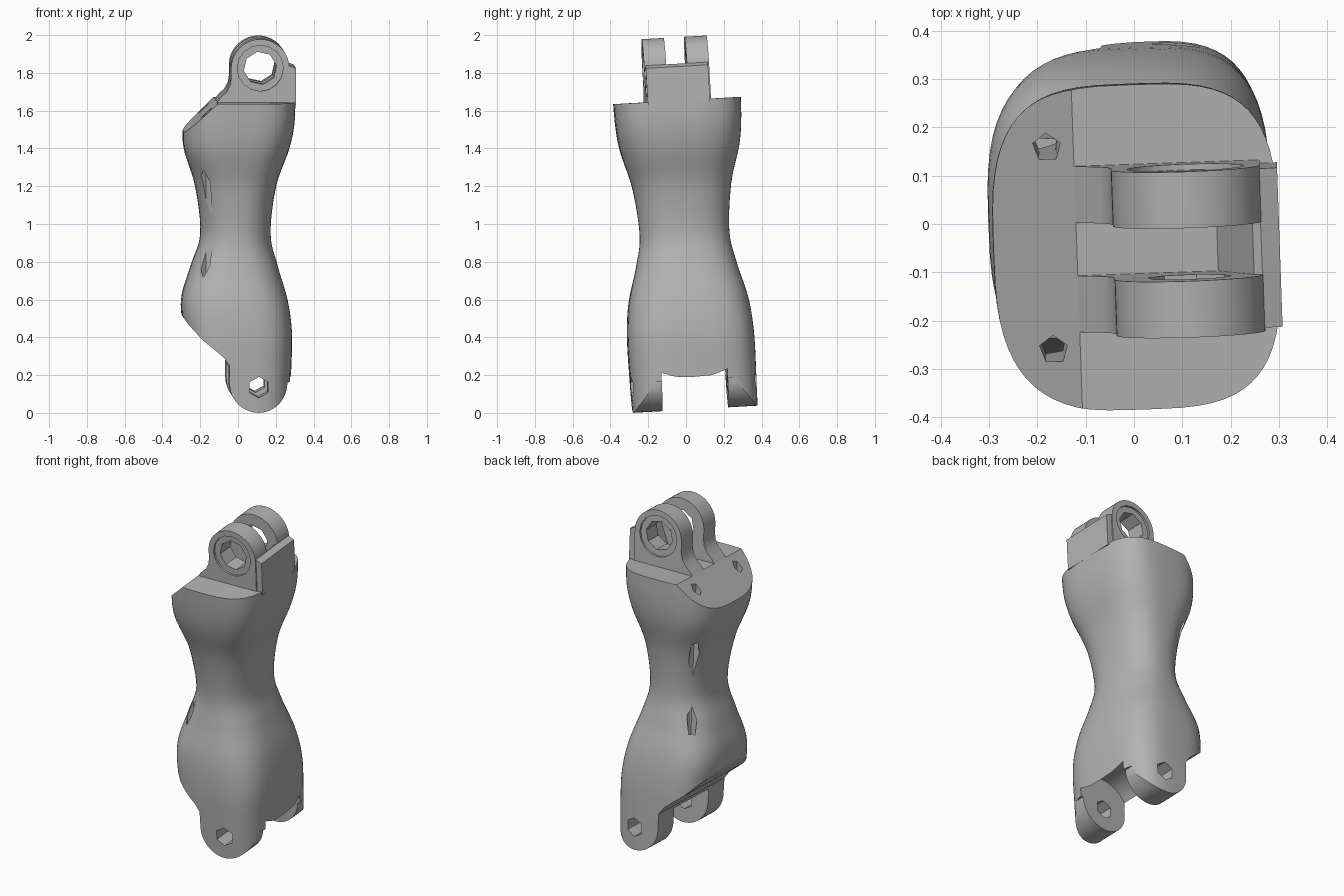
import bpy, bmesh, math
from mathutils import Matrix

if bpy.data.objects.get("Cube"):
    bpy.data.objects.remove(bpy.data.objects["Cube"], do_unlink=True)

grey = bpy.data.materials.new("warm grey plastic")
grey.use_nodes = True
GREY = (0.45, 0.45, 0.45, 1)
grey.diffuse_color = GREY
grey.node_tree.nodes["Principled BSDF"].inputs["Base Color"].default_value = GREY


def make_object(name, bm):
    bmesh.ops.recalc_face_normals(bm, faces=bm.faces)
    mesh = bpy.data.meshes.new(name)
    bm.to_mesh(mesh)
    bm.free()
    mesh.materials.append(grey)
    obj = bpy.data.objects.new(name, mesh)
    bpy.context.collection.objects.link(obj)
    return obj


def loft(name, rings):
    bm = bmesh.new()
    rows = [[bm.verts.new(p) for p in ring] for ring in rings]
    for a, b in zip(rows, rows[1:]):
        for i in range(len(a)):
            j = (i + 1) % len(a)
            bm.faces.new((a[i], a[j], b[j], b[i]))
    bm.faces.new(rows[0][::-1])
    bm.faces.new(rows[-1])
    return make_object(name, bm)


def prism(name, profile, y0, y1):
    """Extrude an (x, z) outline along y."""
    return loft(name, [[(x, y, z) for x, z in profile] for y in (y0, y1)])


def arc(cx, cz, r, start, end, steps):
    angles = [math.radians(start + (end - start) * i / steps) for i in range(steps + 1)]
    return [(cx + r * math.cos(a), cz + r * math.sin(a)) for a in angles]


def polygon(cx, cz, r, sides, turn=0):
    return arc(cx, cz, r, turn, turn + 360, sides)[:-1]


def combine(target, tool, operation="DIFFERENCE"):
    """Apply a boolean and discard the tool."""
    tool.hide_render = True
    mod = target.modifiers.new("cut", "BOOLEAN")
    mod.operation, mod.solver, mod.object = operation, "EXACT", tool
    bpy.ops.object.select_all(action="DESELECT")
    bpy.context.view_layer.objects.active = target
    target.select_set(True)
    bpy.ops.object.modifier_apply(modifier=mod.name)
    bpy.data.objects.remove(tool, do_unlink=True)


# Waisted body: height, left x, right x, half depth, squareness
SECTIONS = [
    (-0.05, -0.25, 0.275, 0.33, 3.4),
    (0.2, -0.26, 0.28, 0.335, 3.4),
    (0.42, -0.285, 0.285, 0.335, 3.3),
    (0.6, -0.3, 0.262, 0.316, 3.0),
    (0.78, -0.25, 0.21, 0.268, 2.6),
    (0.95, -0.2, 0.172, 0.238, 2.4),
    (1.2, -0.228, 0.2, 0.262, 2.6),
    (1.4, -0.288, 0.268, 0.315, 3.0),
    (1.54, -0.29, 0.296, 0.333, 3.3),
    (1.7, -0.28, 0.3, 0.338, 3.4),
]


def blend(a, b, c, d, t):
    """Catmull-Rom interpolation from b to c."""
    return b + 0.5 * t * (c - a + t * (2 * a - 5 * b + 4 * c - d + t * (3 * (b - c) + d - a)))


def section(z, left, right, depth, power):
    ring, count = [], 64
    for i in range(count):
        a = 2 * math.pi * i / count
        c, s = math.cos(a), math.sin(a)
        px = math.copysign(abs(c) ** (2 / power), c)
        py = math.copysign(abs(s) ** (2 / power), s)
        ring.append(((left + right) / 2 + px * (right - left) / 2, py * depth, z))
    return ring


rings, steps = [], 6
last = len(SECTIONS) - 1
for k in range(last):
    keys = [SECTIONS[min(max(k + o, 0), last)] for o in (-1, 0, 1, 2)]
    for s in range(steps):
        rings.append(section(*[blend(*v, s / steps) for v in zip(*keys)]))
rings.append(section(*SECTIONS[-1]))
body = loft("body", rings)

# Side outline: sloped shoulder, flat top, and rounded lower legs
PIN_X, PIN_Z, LEG_R = 0.1, 0.173, 0.155
outline = [(-0.4, 1.39), (-0.12, 1.655), (0.4, 1.655), (0.4, PIN_Z)]
outline += arc(PIN_X, PIN_Z, LEG_R, 0, -180, 24)
outline += [(-0.057, 0.27), (-0.09, 0.315), (-0.2, 0.405), (-0.27, 0.48), (-0.4, 0.66)]
combine(body, prism("outline_cutter", outline, -0.6, 0.6), "INTERSECT")

# Rounded slot between the legs, and the lower pin holes
slot = arc(PIN_X, PIN_Z - 0.01, 0.182, 0, 180, 24) + [(-0.082, -0.2), (0.282, -0.2)]
combine(body, prism("slot_cutter", slot, -0.175, 0.175))
combine(body, prism("pin_cutter", polygon(PIN_X, PIN_Z - 0.02, 0.056, 6, 30), -0.6, 0.6))

# Cord tunnels that surface at the waist
for side in (-1, 1):
    tunnel = [[(x - 0.175, y + side * 0.21, z) for x, y in polygon(0, 0, 0.03, 5, 20)]
              for z in (0.2, 1.9)]
    combine(body, loft("tunnel_cutter", tunnel))

# Upper pair of hinge lugs with recessed polygonal pin holes
LUG_X, LUG_Z, LUG_R = 0.11, 1.836, 0.154
lug = arc(LUG_X, LUG_Z, LUG_R, 0, 180, 28)
lug += [(-0.044, 1.78), (-0.05, 1.745), (-0.068, 1.71), (-0.1, 1.68), (-0.12, 1.655),
        (-0.1, 1.63), (0.264, 1.63)]
parts = [body]
for side, label in ((-1, "front"), (1, "back")):
    ends = sorted((side * 0.055, side * 0.172))
    part = prism(label + "_hinge_lug", lug, *ends)
    combine(part, prism("hole_cutter", polygon(LUG_X, LUG_Z, 0.088, 8, 10), -0.4, 0.4))
    recess = sorted((side * 0.16, side * 0.3))
    combine(part, prism("recess_cutter", polygon(LUG_X, LUG_Z, 0.122, 16), *recess))
    parts.append(part)

# Stop wall behind the lugs
wall = [(0.165, 1.64), (0.3, 1.64), (0.3, 1.835), (0.262, 1.85), (0.245, 1.84)]
parts.append(prism("stop_wall", wall, -0.165, 0.165))

# Lean and twist the whole piece slightly, then shade
lean = (Matrix.Translation((0, 0, 0.82)) @ Matrix.Rotation(math.radians(2), 4, "Z")
        @ Matrix.Rotation(math.radians(3.3), 4, "X") @ Matrix.Translation((0, 0, -0.82)))
for part in parts:
    part.data.transform(lean)
    bpy.ops.object.select_all(action="DESELECT")
    bpy.context.view_layer.objects.active = part
    part.select_set(True)
    bpy.ops.object.shade_smooth_by_angle(angle=math.radians(30))
